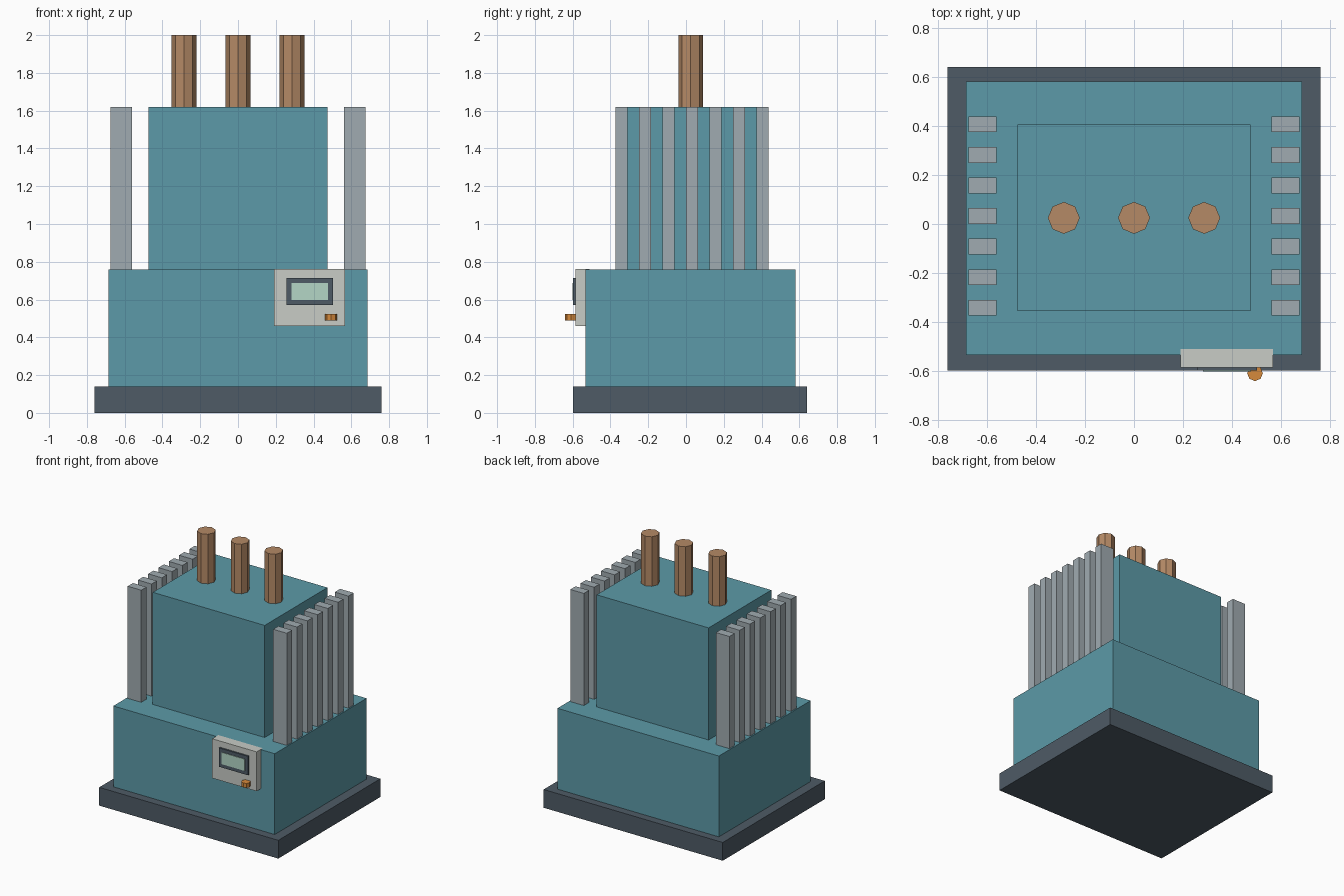
import bpy
import math

if "Cube" in bpy.data.objects:
    bpy.data.objects.remove(bpy.data.objects["Cube"])


def material(name, hex_code):
    """Material from a display colour, converted to linear."""
    mat = bpy.data.materials.new(name)
    rgb = [int(hex_code[i:i + 2], 16) / 255 for i in (0, 2, 4)]
    lin = [c / 12.92 if c <= 0.04045 else ((c + 0.055) / 1.055) ** 2.4 for c in rgb]
    mat.diffuse_color = (*lin, 1)
    mat.use_nodes = True
    mat.node_tree.nodes["Principled BSDF"].inputs["Base Color"].default_value = mat.diffuse_color
    return mat


TEAL = material("teal_paint", "5C9AA8")
DARK = material("dark_slate", "4E5B66")
STEEL = material("fin_steel", "A0ABB1")
COPPER = material("copper", "B58A66")
PANEL = material("panel_grey", "C8CCC6")
SCREEN = material("screen_green", "B4D6C6")
ORANGE = material("orange", "D68A3C")


def box(name, x, y, z, mat):
    """Box from (min, max) ranges on each axis."""
    bpy.ops.mesh.primitive_cube_add(size=1)
    ob = bpy.context.object
    ob.name = name
    for v in ob.data.vertices:
        v.co = [(r[0] + r[1]) / 2 + c * (r[1] - r[0]) for r, c in zip((x, y, z), v.co)]
    ob.data.materials.append(mat)
    return ob


def post(name, x, y, z, radius, mat):
    """Upright eight-sided cylinder between two heights."""
    bpy.ops.mesh.primitive_cylinder_add(vertices=8, radius=radius, depth=z[1] - z[0],
                                        location=(x, y, (z[0] + z[1]) / 2))
    ob = bpy.context.object
    ob.name = name
    ob.data.materials.append(mat)
    return ob


# Plinth, lower housing and upper tank
box("plinth", (-0.76, 0.76), (-0.597, 0.64), (0, 0.14), DARK)
box("lower_housing", (-0.685, 0.685), (-0.533, 0.58), (0.14, 0.76), TEAL)
box("upper_tank", (-0.475, 0.475), (-0.355, 0.405), (0.76, 1.62), TEAL)

# Cooling fins down both sides
for side, label in ((-1, "left"), (1, "right")):
    xs = sorted((side * 0.56, side * 0.675))
    for i in range(7):
        y = -0.341 + i * 0.1245
        box(f"{label}_fin_{i + 1}", xs, (y - 0.032, y + 0.032), (0.76, 1.62), STEEL)

# Row of terminals on top
for i in range(3):
    post(f"terminal_{i + 1}", (i - 1) * 0.286, 0.025, (1.62, 2.0), 0.065, COPPER)

# Control panel with framed screen and knob
box("control_panel", (0.19, 0.567), (-0.584, -0.51), (0.46, 0.762), PANEL)
box("screen_frame", (0.256, 0.502), (-0.597, -0.57), (0.57, 0.715), DARK)
box("screen", (0.282, 0.476), (-0.601, -0.59), (0.598, 0.688), SCREEN)
post("knob", 0.493, -0.608, (0.49, 0.524), 0.032, ORANGE)
